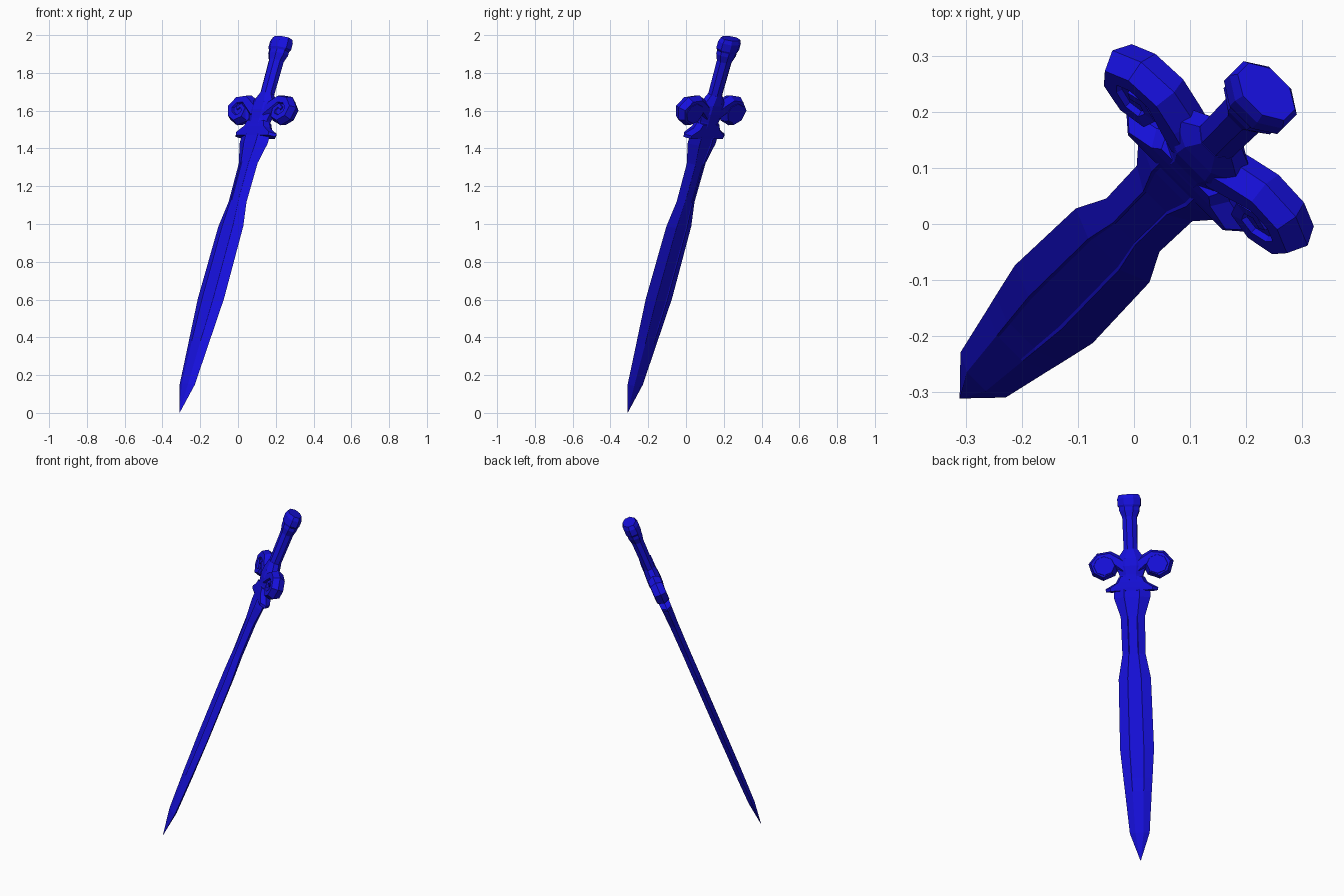
import bpy, bmesh
from math import pi, cos, sin, sqrt
from mathutils import Matrix, Vector

if "Cube" in bpy.data.objects:
    bpy.data.objects.remove(bpy.data.objects["Cube"])

# Sword is modelled upright (x = width, y = thickness, z = length from tip), then leaned over
r2 = 1 / sqrt(2)
LEAN_S, LEAN_C = 0.363, 0.932
axis = Vector((LEAN_S * r2, LEAN_S * r2, LEAN_C)).normalized()
wide = Vector((r2, -r2, 0))
thick = axis.cross(wide)
FRAME = Matrix.Translation((-0.31, -0.31, 0)) @ Matrix((wide, thick, axis)).transposed().to_4x4()

blue = bpy.data.materials.new("blue")
blue.diffuse_color = (0.008, 0.005, 0.72, 1)
blue.use_nodes = True
blue.node_tree.nodes["Principled BSDF"].inputs["Base Color"].default_value = blue.diffuse_color


def loft(name, rings, mirror=False):
    """Skin a list of equal-length point rings, capping both ends."""
    bm = bmesh.new()
    loops = [[bm.verts.new(p) for p in ring] for ring in rings]
    for a, b in zip(loops, loops[1:]):
        for i in range(len(a)):
            j = (i + 1) % len(a)
            bm.faces.new((a[i], a[j], b[j], b[i]))
    bm.faces.new(loops[0])
    bm.faces.new(loops[-1])
    bmesh.ops.remove_doubles(bm, verts=bm.verts, dist=1e-5)
    bmesh.ops.recalc_face_normals(bm, faces=bm.faces)
    mesh = bpy.data.meshes.new(name)
    bm.to_mesh(mesh)
    bm.free()
    mesh.materials.append(blue)
    obj = bpy.data.objects.new(name, mesh)
    bpy.context.collection.objects.link(obj)
    obj.matrix_world = FRAME
    if mirror:
        obj.modifiers.new("mirror", 'MIRROR')
    return obj


def octagon(t, w, d):
    k = 1 / cos(pi / 8)
    return [(w * k * cos(pi / 8 + i * pi / 4), d * k * sin(pi / 8 + i * pi / 4), t) for i in range(8)]


def blade_ring(t, w, h, groove):
    half = [(w, 0), (0.42 * w, h), (0.36 * w, h - groove), (-0.36 * w, h - groove), (-0.42 * w, h)]
    return [(x, y, t) for x, y in half] + [(-x, -y, t) for x, y in half]


def guard_ring(t, w, d):
    return [(x, y, t) for x, y in
            [(w, 0), (0.8 * w, d), (-0.8 * w, d), (-w, 0), (-0.8 * w, -d), (0.8 * w, -d)]]


# Leaf-shaped blade with a shallow groove on each face
blade = [(0, 0.001, 0.001, 0), (0.16, 0.057, 0.018, 0), (0.40, 0.077, 0.022, 0),
         (0.48, 0.084, 0.022, 0.003), (0.65, 0.098, 0.023, 0.003), (1.06, 0.093, 0.024, 0.003),
         (1.20, 0.067, 0.024, 0.003), (1.42, 0.070, 0.026, 0.003), (1.53, 0.105, 0.030, 0.003),
         (1.58, 0.105, 0.030, 0.003)]
loft("blade", [blade_ring(*s) for s in blade])

# Flared guard plate with pointed ends
loft("guard", [guard_ring(*s) for s in
               [(1.568, 0.150, 0.028), (1.585, 0.152, 0.030), (1.618, 0.092, 0.033), (1.65, 0.075, 0.034)]])

# Hub between the scrolls
loft("hub", [octagon(*s) for s in
             [(1.63, 0.070, 0.034), (1.66, 0.068, 0.036), (1.71, 0.085, 0.042),
              (1.755, 0.078, 0.040), (1.81, 0.040, 0.034)]])

# Ram-horn scroll: tapering six-sided tube on a spiral, mirrored across the hub
path = [(0.03, 1.700, 0.044), (0.075, 1.735, 0.042), (0.125, 1.770, 0.036), (0.18, 1.764, 0.034),
        (0.213, 1.727, 0.034), (0.20, 1.687, 0.032), (0.16, 1.664, 0.030), (0.12, 1.680, 0.027),
        (0.114, 1.715, 0.024), (0.142, 1.736, 0.022), (0.168, 1.718, 0.018)]
rings = []
for i, (u, t, r) in enumerate(path):
    a, b = path[max(i - 1, 0)], path[min(i + 1, len(path) - 1)]
    n = Vector((-(b[1] - a[1]), 0, b[0] - a[0])).normalized()
    depth = 0.042 if i < 8 else 0.038
    rings.append([Vector((u, 0, t)) + n * r * cos(k * pi / 3) + Vector((0, depth * sin(k * pi / 3), 0))
                  for k in range(6)])
loft("scroll_pair", rings, mirror=True)

# Solid backing of the scrolls: thin under the spiral in front, plain and domed behind
loft("scroll_backing", [[(0.153 + 0.088 * q * cos(k * pi / 4), y, 1.715 + 0.08 * q * sin(k * pi / 4))
                         for k in range(8)] for y, q in [(-0.026, 0.6), (0, 0.95), (0.039, 0.68)]], mirror=True)

# Grip
loft("grip", [octagon(1.76, 0.039, 0.032), octagon(2.01, 0.042, 0.035)])

# Pommel: flared collar and cap
loft("pommel", [octagon(*s) for s in
                [(1.995, 0.041, 0.034), (2.035, 0.058, 0.042), (2.055, 0.058, 0.042), (2.066, 0.067, 0.046),
                 (2.105, 0.067, 0.046), (2.127, 0.058, 0.037)]])
